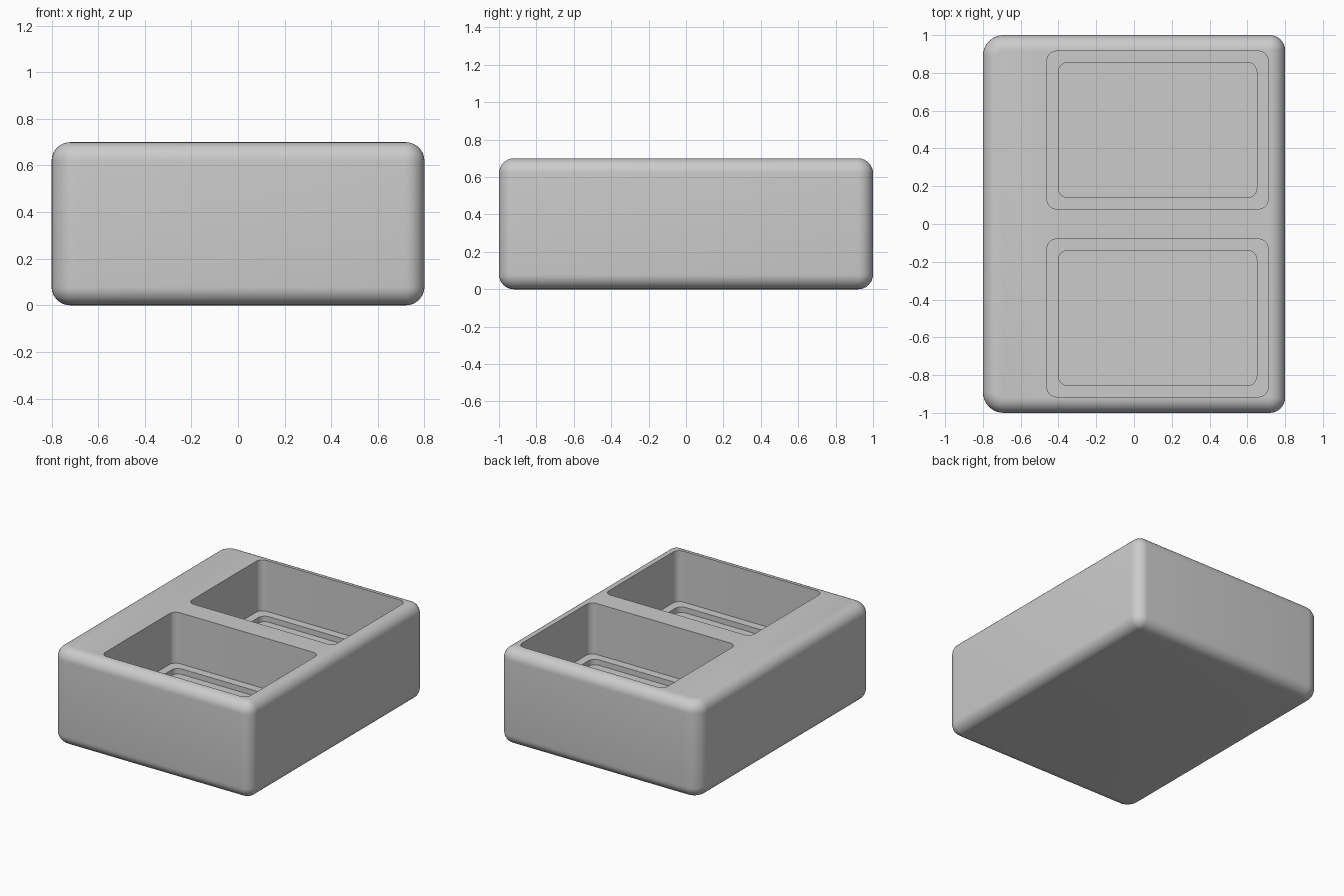
import bpy, bmesh, math

if "Cube" in bpy.data.objects:
    bpy.data.objects.remove(bpy.data.objects["Cube"])

def rounded_rect(x0, x1, y0, y1, rl, rr, n=8):
    # counter-clockwise outline; rl / rr = corner radii on the -x / +x side
    pts = []
    for cx, cy, r, a in ((x1 - rr, y1 - rr, rr, 0), (x0 + rl, y1 - rl, rl, 90),
                         (x0 + rl, y0 + rl, rl, 180), (x1 - rr, y0 + rr, rr, 270)):
        for i in range(n + 1):
            t = math.radians(a + 90 * i / n)
            pts.append((cx + r * math.cos(t), cy + r * math.sin(t)))
    return pts

def loft(name, rings):
    bm = bmesh.new()
    loops = [[bm.verts.new((x, y, z)) for x, y in pts] for pts, z in rings]
    for a, b in zip(loops, loops[1:]):
        for i in range(len(a)):
            j = (i + 1) % len(a)
            bm.faces.new((a[i], a[j], b[j], b[i]))
    bm.faces.new(loops[0][::-1])
    bm.faces.new(loops[-1])
    me = bpy.data.meshes.new(name)
    bm.to_mesh(me)
    bm.free()
    ob = bpy.data.objects.new(name, me)
    bpy.context.collection.objects.link(ob)
    return ob

# rounded outer body: rings inset along a quarter-round at bottom and top
H, R, N = 0.70, 0.08, 8
def ring(t):
    d = R * (1 - math.cos(t))
    return rounded_rect(-0.8 + d, 0.8 - d, -1 + d, 1 - d, 0.11 - d, 0.081 - d)
angles = [math.pi / 2 * i / N for i in range(N + 1)]
rings = [(ring(t), R - R * math.sin(t)) for t in reversed(angles)]
rings += [(ring(t), H - R + R * math.sin(t)) for t in angles]
body = loft("tray_body", rings)

# two deep pockets, each with a shallow inset step in the floor
for side, y0 in (("front", -0.915), ("back", 0.08)):
    y1 = y0 + 0.835
    for part, d, z0 in (("pocket", 0, 0.33), ("floor_step", 0.06, 0.29)):
        cut = loft(f"{side}_{part}_cutter",
                   [(rounded_rect(-0.46 + d, 0.71 - d, y0 + d, y1 - d, 0.05, 0.05), z)
                    for z in (z0, 0.9)])
        cut.hide_render = True
        cut.hide_set(True)
        m = body.modifiers.new(cut.name, 'BOOLEAN')
        m.object = cut
        m.operation = 'DIFFERENCE'
        m.solver = 'EXACT'

# bake the pockets, then smooth shading with crisp rims
bpy.context.view_layer.objects.active = body
body.select_set(True)
for m in list(body.modifiers):
    bpy.ops.object.modifier_apply(modifier=m.name)
for ob in [o for o in bpy.data.objects if o.name.endswith("cutter")]:
    bpy.data.objects.remove(ob)
bpy.ops.object.shade_smooth_by_angle(angle=math.radians(35))
